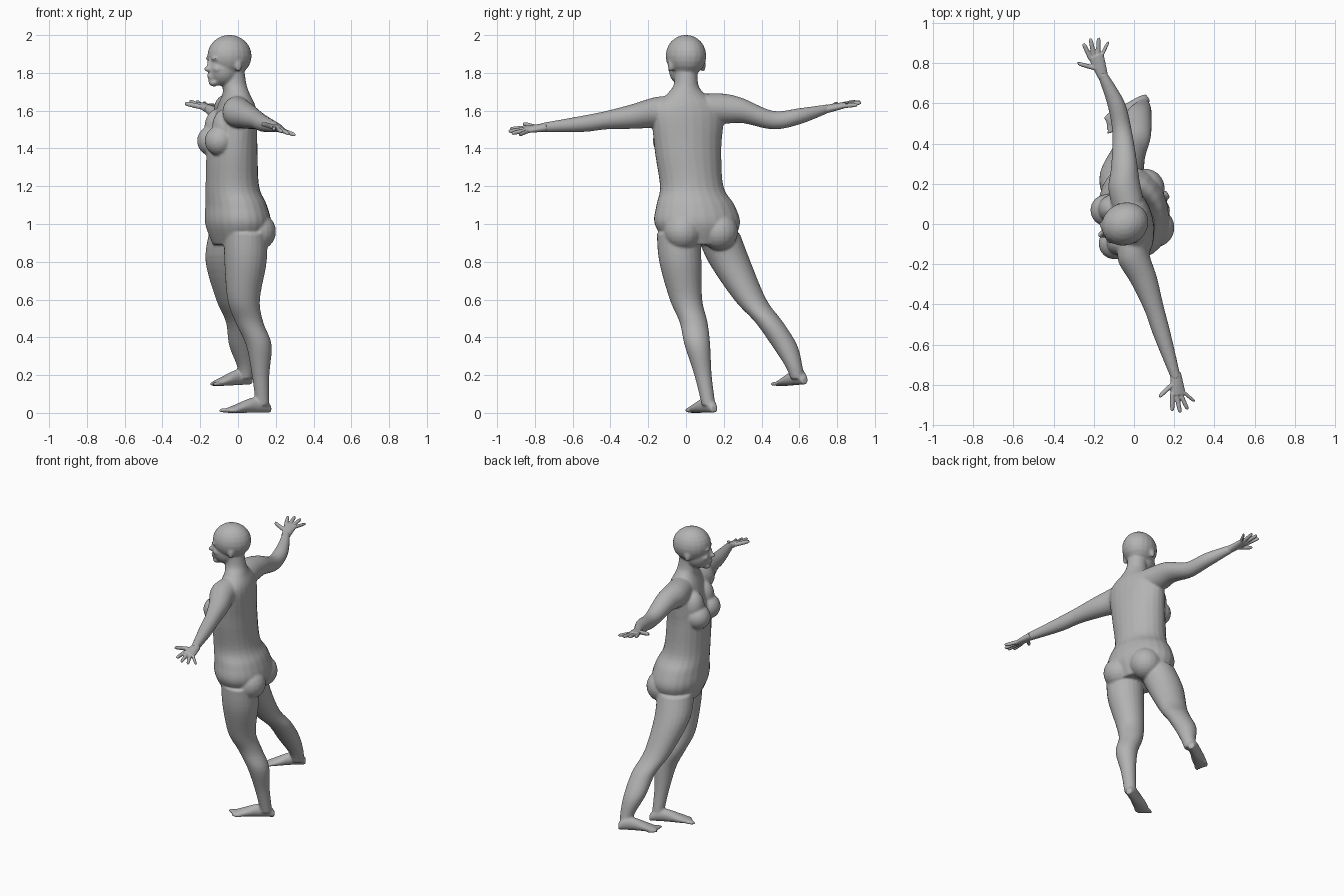
import bpy, bmesh
from math import cos, sin, tau
from mathutils import Vector

cube = bpy.data.objects.get("Cube")
if cube:
    bpy.data.objects.remove(cube)

GREY = (0.45, 0.45, 0.45, 1)
skin = bpy.data.materials.new("plain_grey")
skin.use_nodes = True
skin.diffuse_color = GREY
skin.node_tree.nodes["Principled BSDF"].inputs["Base Color"].default_value = GREY

UP = Vector((0, 0, 1))
FRONT = Vector((-0.97, -0.24, 0))      # chest direction
LEFT = UP.cross(FRONT)
FACE = Vector((-0.91, -0.41, 0))       # head direction
FACE_LEFT = UP.cross(FACE)
CHEST_AXES = (FRONT, LEFT, UP)
HEAD_AXES = (FACE, FACE_LEFT, UP)


def spline(a, b, c, d, t):
    """Smooth value between b and c."""
    out, into = (c - a) / 2, (d - b) / 2
    ease = t * t * (3 - 2 * t)
    return b + (c - b) * ease + out * t * (1 - t) ** 2 - into * t * t * (1 - t)


def tube(bm, rows, u, v, sides=24, steps=5):
    """Loft ellipses (centre, radius along u, radius along v) along a smooth path."""
    padded = [rows[0], *rows, rows[-1]]
    fine = [[spline(*values, k / steps) for values in zip(*padded[i:i + 4])]
            for i in range(len(rows) - 1) for k in range(steps)]
    fine.append(rows[-1])
    angles = [tau * j / sides for j in range(sides)]
    rings = [[bm.verts.new(c + u * ru * cos(a) + v * rv * sin(a)) for a in angles]
             for c, ru, rv in fine]
    for low, high in zip(rings, rings[1:]):
        for j in range(sides):
            bm.faces.new((low[j - 1], low[j], high[j], high[j - 1]))
    bm.faces.new(rings[0][::-1])
    bm.faces.new(rings[-1])


def limb(bm, joints, radii, u, v):
    """Round tube through a list of joints."""
    tube(bm, [(Vector(p), r, r) for p, r in zip(joints, radii)], u, v)


def ball(bm, centre, axes, radii):
    """Ellipsoid along three given axes."""
    made = bmesh.ops.create_uvsphere(bm, u_segments=20, v_segments=12, radius=1)
    for vert in made["verts"]:
        parts = [axis * r * q for axis, r, q in zip(axes, radii, vert.co)]
        vert.co = sum(parts, centre.copy())


def finish(bm, name, voxel, rounds):
    """Fuse the volumes into one smooth skin."""
    bmesh.ops.recalc_face_normals(bm, faces=bm.faces)
    mesh = bpy.data.meshes.new(name)
    bm.to_mesh(mesh)
    bm.free()
    mesh.materials.append(skin)
    ob = bpy.data.objects.new(name, mesh)
    bpy.context.scene.collection.objects.link(ob)
    fuse = ob.modifiers.new("fuse", 'REMESH')
    fuse.mode = 'VOXEL'
    fuse.voxel_size = voxel
    fuse.use_smooth_shade = True
    soften = ob.modifiers.new("soften", 'SMOOTH')
    soften.factor = 0.5
    soften.iterations = rounds


body = bmesh.new()

# Trunk and neck
trunk = [
    ((0, .07, .89), .13, .17), ((0, .06, 1), .17, .23), ((-.01, .05, 1.1), .16, .21),
    ((-.03, .03, 1.2), .14, .17), ((-.03, .01, 1.4), .13, .18), ((-.01, .01, 1.6), .1, .19),
    ((-.01, 0, 1.69), .07, .1), ((-.02, 0, 1.74), .065, .065), ((-.03, 0, 1.84), .06, .06)]
tube(body, [(Vector(c), depth, width) for c, depth, width in trunk], FRONT, LEFT)

# Breasts and buttocks
chest, hips = Vector((-.02, .01, 1.44)), Vector((0, .06, .96))
for side in (LEFT, -LEFT):
    breast = chest + side * .085 + FRONT * .1
    ball(body, breast, CHEST_AXES, (.08, .08, .08))
    ball(body, breast - FRONT * .03 + UP * .07, CHEST_AXES, (.07, .07, .1))
    ball(body, hips + side * .1 - FRONT * .08, CHEST_AXES, (.1, .1, .1))

# Standing left leg and trailing right leg
leg_radii = (.115, .112, .086, .074, .068, .046, .036)
limb(body, [(.04, -.04, .95), (.04, -.03, .8), (.03, 0, .6), (.06, .04, .48),
            (.11, .06, .36), (.12, .09, .2), (.13, .12, .04)], leg_radii, FRONT, LEFT)
limb(body, [(-.04, .17, .95), (-.06, .23, .8), (-.03, .34, .6), (.01, .44, .48),
            (.02, .52, .36), (.04, .57, .25), (.04, .59, .18)], leg_radii, FRONT, LEFT)

# Left and right arms
arm_radii = (.08, .08, .066, .049, .043, .024)
limb(body, [(0, -.08, 1.6), (0, -.17, 1.59), (.05, -.28, 1.57), (.1, -.42, 1.55),
            (.14, -.55, 1.53), (.21, -.77, 1.51)], arm_radii, FRONT, UP)
limb(body, [(-.03, .1, 1.61), (-.05, .2, 1.61), (-.05, .3, 1.6), (-.06, .46, 1.55),
            (-.09, .6, 1.57), (-.16, .75, 1.61)], arm_radii, FRONT, UP)


def foot(heel, toe, outer):
    """Flat-soled foot with five toes; outer is the sign of the little-toe side."""
    heel, toe = Vector(heel), Vector(toe)
    along = (toe - heel).normalized()
    across = UP.cross(along)
    shape = [(0, .02, .02), (.15, .03, .04), (.4, .035, .04), (.7, .044, .025), (.95, .04, .012)]
    tube(body, [(heel.lerp(toe, t) + UP * high, wide, high) for t, wide, high in shape],
         across, UP)
    for k in range(5):
        tip = toe + across * outer * (k - 2) * .018 - along * .01 * (k + 1) + UP * .013
        ball(body, tip, (along, across, UP), (.03, .01, .012))


foot((.17, .15, 0), (-.07, .02, 0), 1)
foot((.07, .63, .15), (-.14, .49, .14), -1)


# Skull, jaw and chin
def feature(forward, sideways, height, *radii):
    centre = Vector((-.045, 0, height)) + FACE * forward + FACE_LEFT * sideways
    ball(body, centre, HEAD_AXES, radii)


feature(0, 0, 1.89, .12, .106, .111)
feature(.035, 0, 1.82, .087, .076, .09)
feature(.09, 0, 1.75, .03, .028, .022)

# Nose and lips
feature(.118, 0, 1.84, .012, .01, .035)
feature(.128, 0, 1.82, .02, .017, .014)
feature(.112, 0, 1.786, .018, .026, .008)
feature(.108, 0, 1.771, .018, .022, .008)

# Brows, cheeks and ears
for s in (1, -1):
    feature(.1, s * .036, 1.876, .02, .026, .01)
    feature(.085, s * .042, 1.82, .027, .022, .02)
    feature(-.01, s * .094, 1.84, .02, .014, .034)

finish(body, "body", .007, 5)


def hand(name, wrist, knuckle, side):
    """Flat palm with a thumb and four spread fingers."""
    bm = bmesh.new()
    wrist, knuckle, side = Vector(wrist), Vector(knuckle), Vector(side).normalized()
    along = (knuckle - wrist).normalized()
    flat = side.cross(along).normalized()
    tube(bm, [(wrist - along * .02, .026, .022), (wrist.lerp(knuckle, .3), .032, .02),
              (knuckle, .04, .015)], side, flat)

    def finger(base, tip, r, across):
        tube(bm, [(base, r, r), (base.lerp(tip, .8), r * .9, r * .9), (tip, r / 2, r / 2)],
             across, flat, 12)

    finger(wrist + along * .03 + side * .015, wrist + along * .09 + side * .1, .014, along)
    for k in range(4):
        base = knuckle - along * .01 + side * .02 * (1.5 - k)
        reach = .1 - .012 * (k - 1) ** 2
        finger(base, base + along * reach + side * (.01 - .02 * k), .012, side)
    finish(bm, name, .004, 2)


hand("left_hand", (.21, -.76, 1.51), (.22, -.85, 1.5), (-.95, -.1, .3))
hand("right_hand", (-.16, .75, 1.61), (-.19, .84, 1.63), (-.94, -.35, .1))
